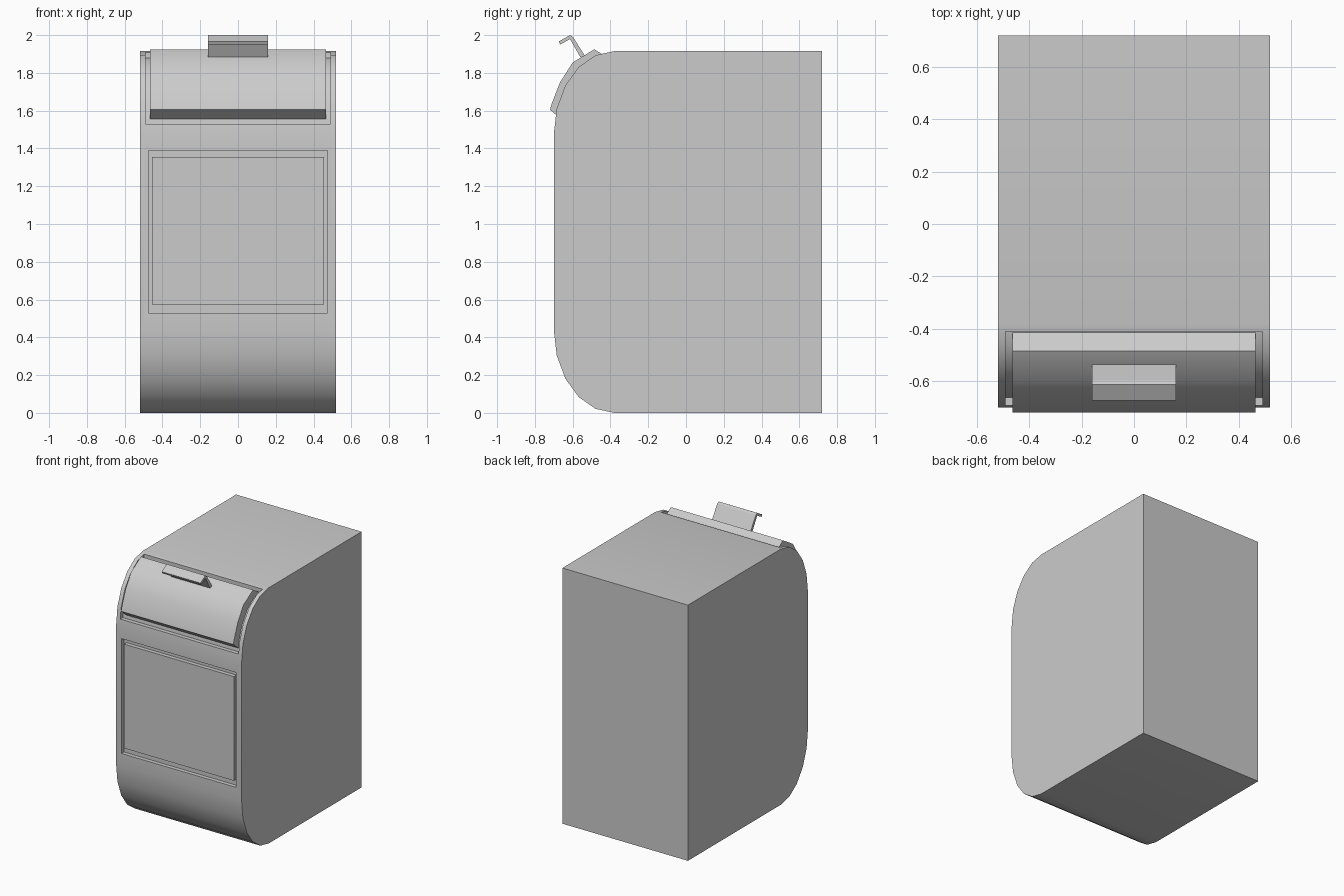
import bpy, bmesh, math

if "Cube" in bpy.data.objects:
    bpy.data.objects.remove(bpy.data.objects["Cube"])


def prism(name, profile, half_w):
    """Extrude a (y, z) profile symmetrically along x."""
    bm = bmesh.new()
    face = bm.faces.new([bm.verts.new((-half_w, y, z)) for y, z in profile])
    ext = bmesh.ops.extrude_face_region(bm, geom=[face])
    verts = [v for v in ext["geom"] if isinstance(v, bmesh.types.BMVert)]
    bmesh.ops.translate(bm, verts=verts, vec=(2 * half_w, 0, 0))
    bmesh.ops.recalc_face_normals(bm, faces=bm.faces)
    me = bpy.data.meshes.new(name)
    bm.to_mesh(me)
    bm.free()
    ob = bpy.data.objects.new(name, me)
    bpy.context.collection.objects.link(ob)
    return ob


def activate(ob):
    bpy.ops.object.select_all(action='DESELECT')
    ob.select_set(True)
    bpy.context.view_layer.objects.active = ob


def smooth(ob):
    activate(ob)
    bpy.ops.object.shade_smooth_by_angle(angle=math.radians(30))


def cut(ob, cutter):
    mod = ob.modifiers.new("cut", 'BOOLEAN')
    mod.operation, mod.solver, mod.object = 'DIFFERENCE', 'EXACT', cutter
    activate(ob)
    bpy.ops.object.modifier_apply(modifier=mod.name)
    bpy.data.objects.remove(cutter, do_unlink=True)


def arc(steps, cz, sign, inset=0.0):
    """Elliptical front corner; steps are multiples of 18 degrees from top/bottom."""
    return [(-0.38 - (0.32 - inset) * math.sin(math.radians(18 * i)),
             cz + sign * (0.44 - inset) * math.cos(math.radians(18 * i))) for i in steps]


def box(y0, y1, z0, z1):
    return [(y0, z0), (y1, z0), (y1, z1), (y0, z1)]


LOW, HIGH = 0.44, 1.475

# Cabinet body with rounded front corners
body = prism("cabinet_body",
             [(0.72, 0)] + arc(range(6), LOW, -1) + arc(range(5, -1, -1), HIGH, 1) + [(0.72, 1.915)],
             0.52)

# Curved recess around the lid
floor = [(-0.41, 1.88)] + arc(range(1, 5), HIGH, 1, 0.03) + [(-0.663, 1.53)]
cut(body, prism("recess_cutter", floor + [(-0.80, 1.53), (-0.80, 2.05), (-0.41, 2.05)], 0.49))

# Shallow recess around the front panel
cut(body, prism("panel_cutter", box(-0.8, -0.67, 0.53, 1.39), 0.475))
smooth(body)

# Front panel sitting in its recess
prism("front_panel", box(-0.70, -0.65, 0.575, 1.355), 0.455)

# Curved lid
lid_outer = [(-0.72, 1.605), (-0.71, 1.64), (-0.667, 1.75), (-0.60, 1.855), (-0.485, 1.925)]
lid_inner = [(-0.415, 1.88)] + arc(range(1, 5), HIGH, 1, 0.035) + [(-0.66, 1.555)]
smooth(prism("lid", lid_outer + lid_inner, 0.465))

# Bent lid handle
prism("lid_handle",
      [(-0.535, 1.89), (-0.598, 1.99), (-0.614, 2.0), (-0.674, 1.966),
       (-0.666, 1.95), (-0.614, 1.979), (-0.56, 1.885)], 0.16)
